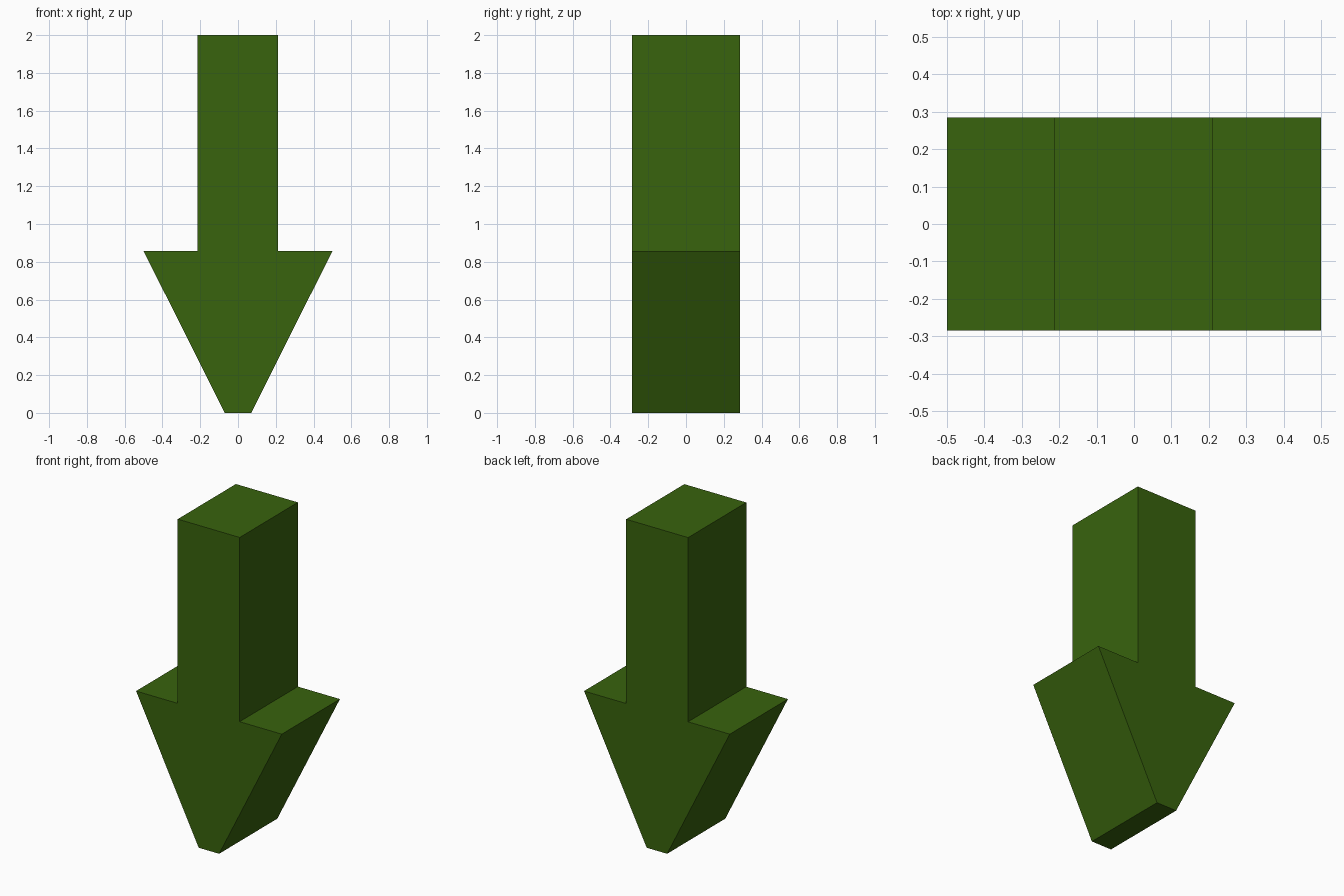
import bpy, bmesh

if "Cube" in bpy.data.objects:
    bpy.data.objects.remove(bpy.data.objects["Cube"])

DEPTH = 0.57

# Arrow outline (x, z): blunt tip, wide head, straight shaft
outline = [(-0.07, 0), (0.07, 0), (0.5, 0.857), (0.211, 0.857),
           (0.211, 2), (-0.214, 2), (-0.214, 0.857), (-0.5, 0.857)]

# Extrude the outline from front to back
bm = bmesh.new()
front = bm.faces.new([bm.verts.new((x, -DEPTH / 2, z)) for x, z in outline])
extruded = bmesh.ops.extrude_face_region(bm, geom=[front], use_keep_orig=True)
back_verts = [g for g in extruded["geom"] if isinstance(g, bmesh.types.BMVert)]
bmesh.ops.translate(bm, verts=back_verts, vec=(0, DEPTH, 0))
bmesh.ops.recalc_face_normals(bm, faces=bm.faces)

mesh = bpy.data.meshes.new("down_arrow")
bm.to_mesh(mesh)
bm.free()

# Green material
green = bpy.data.materials.new("green")
green.diffuse_color = (0.04, 0.125, 0.004, 1)
green.use_nodes = True
green.node_tree.nodes["Principled BSDF"].inputs["Base Color"].default_value = green.diffuse_color
mesh.materials.append(green)

arrow = bpy.data.objects.new("down_arrow", mesh)
bpy.context.collection.objects.link(arrow)
